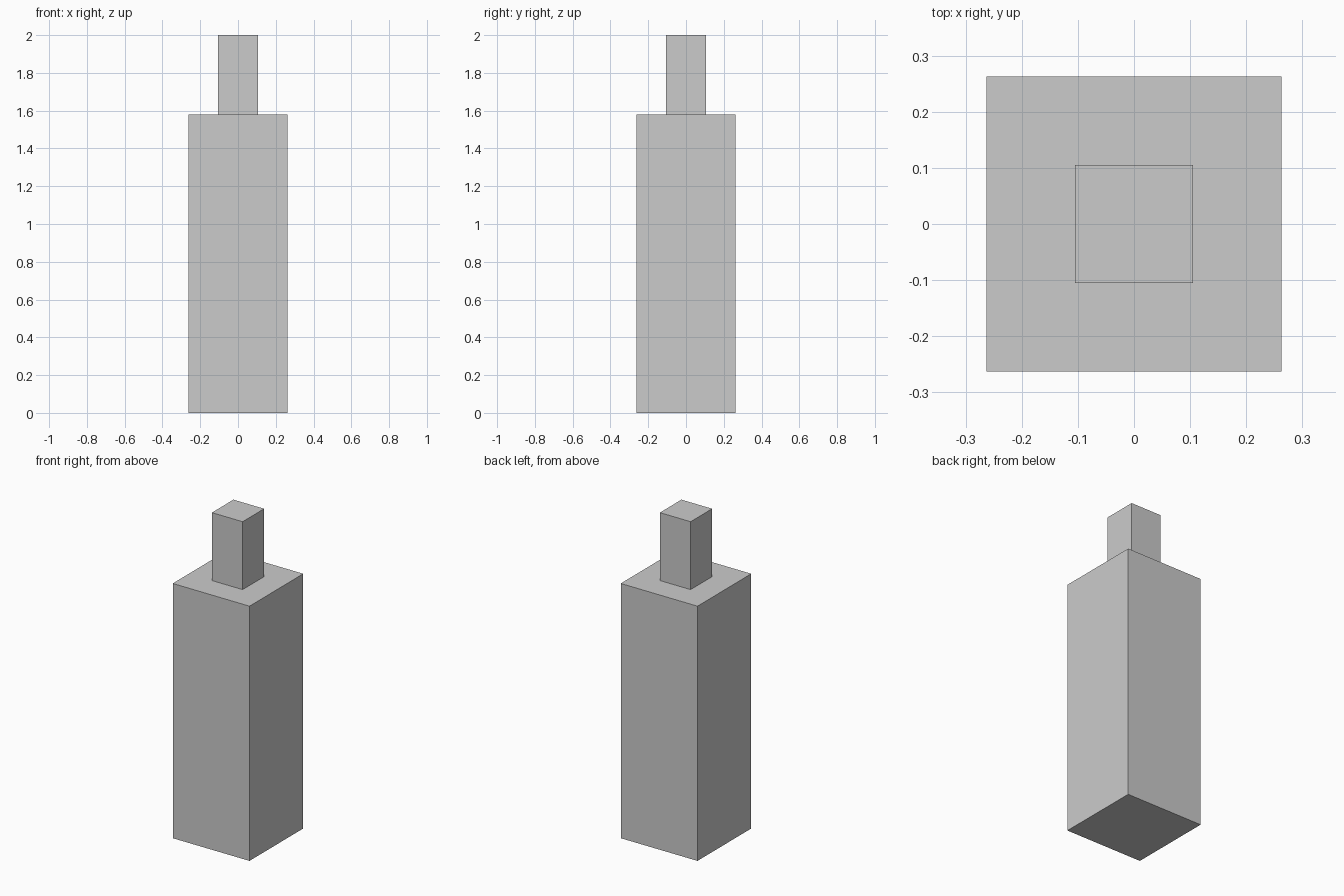
import bpy

if "Cube" in bpy.data.objects:
    bpy.data.objects.remove(bpy.data.objects["Cube"])

UNIT = 2 / 3.8  # body width; body is 3 units tall, neck 0.8


def box(name, width, z0, z1):
    """Square, centred block between two heights."""
    bpy.ops.mesh.primitive_cube_add(size=1, location=(0, 0, (z0 + z1) / 2))
    ob = bpy.context.object
    ob.name = name
    ob.scale = (width, width, z1 - z0)
    bpy.ops.object.transform_apply(location=False, rotation=False, scale=True)
    return ob


# Tall main block
box("body", UNIT, 0, 3 * UNIT)

# Narrow block standing on top
box("neck", 0.4 * UNIT, 3 * UNIT, 3.8 * UNIT)
